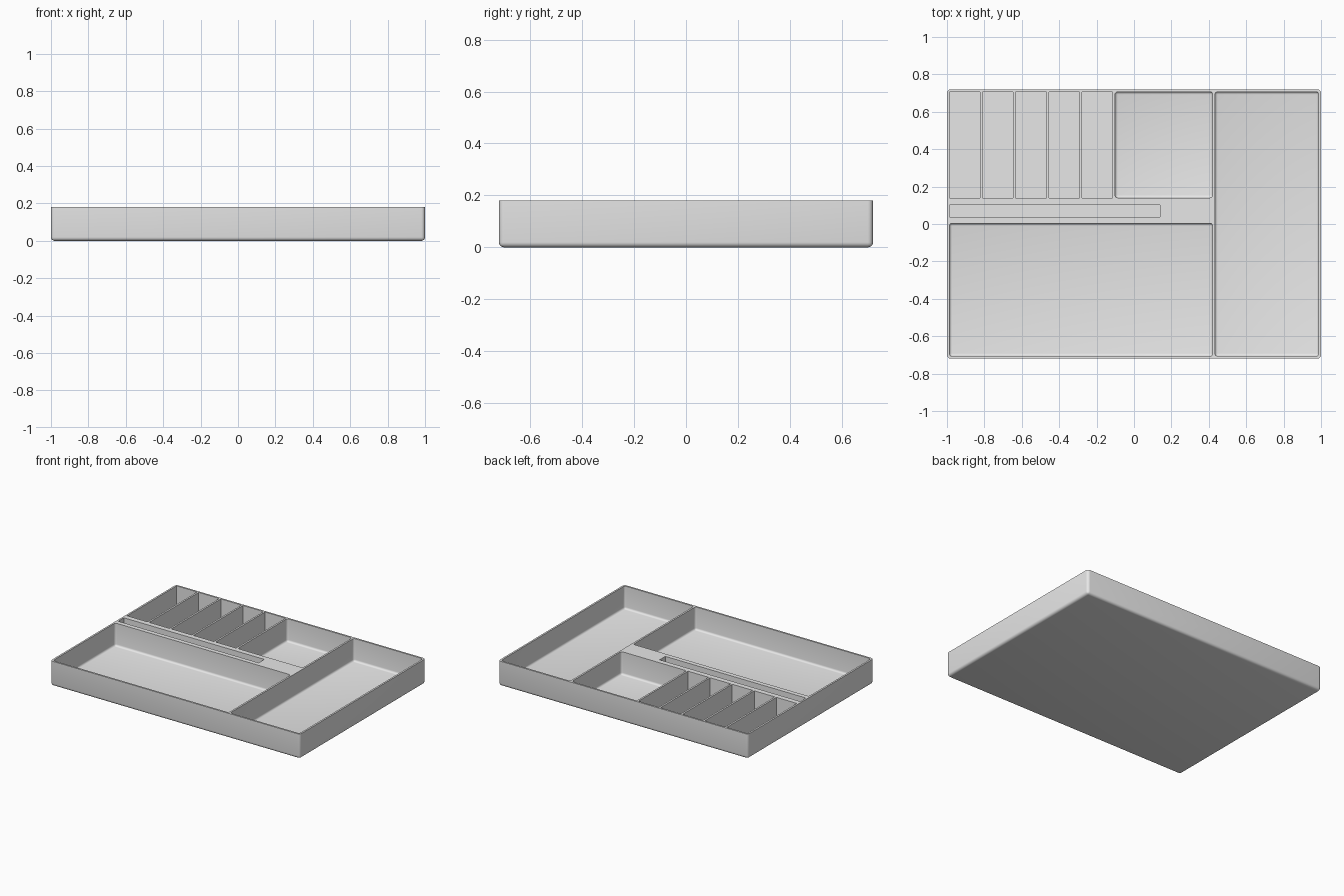
import bpy
import bmesh
from math import radians

if "Cube" in bpy.data.objects:
    bpy.data.objects.remove(bpy.data.objects["Cube"], do_unlink=True)

HALF_X, HALF_Y, HEIGHT = 1.0, 0.72, 0.18
WALL, FLOOR = 0.013, 0.015
IN_X, IN_Y = HALF_X - WALL, HALF_Y - WALL


def add_box(bm, x0, x1, y0, y1, z0, z1, radius=0):
    """Box whose upright and bottom edges are rounded by radius."""
    corners = [(x0, y0), (x1, y0), (x1, y1), (x0, y1)]
    low = [bm.verts.new((x, y, z0)) for x, y in corners]
    high = [bm.verts.new((x, y, z1)) for x, y in corners]
    bm.faces.new(low[::-1])
    bm.faces.new(high)
    for i in range(4):
        j = (i + 1) % 4
        bm.faces.new((low[i], low[j], high[j], high[i]))
    if radius:
        edges = {e for v in low for e in v.link_edges}
        bmesh.ops.bevel(bm, geom=list(edges), offset=radius, segments=5,
                        profile=0.5, affect='EDGES')


def make_object(name, bm):
    bmesh.ops.recalc_face_normals(bm, faces=bm.faces)
    mesh = bpy.data.meshes.new(name)
    bm.to_mesh(mesh)
    bm.free()
    obj = bpy.data.objects.new(name, mesh)
    bpy.context.collection.objects.link(obj)
    return obj


# Solid tray block with rounded lower edges
bm = bmesh.new()
add_box(bm, -HALF_X, HALF_X, -HALF_Y, HALF_Y, 0, HEIGHT, 0.02)
tray = make_object("organizer_tray", bm)

# Pockets to hollow out
bm = bmesh.new()
TOP = HEIGHT + 0.1
SPLIT_X, BACK_Y = 0.42, 0.14
# large front, tall side and square back compartments
for x0, x1, y0, y1 in ((-IN_X, SPLIT_X, -IN_Y, 0.004),
                       (SPLIT_X + WALL, IN_X, -IN_Y, IN_Y),
                       (-0.101, SPLIT_X, BACK_Y, IN_Y)):
    add_box(bm, x0, x1, y0, y1, FLOOR, TOP, 0.015)
# row of narrow compartments
pitch = (IN_X - 0.101) / 5
for i in range(5):
    x0 = -IN_X + i * pitch
    add_box(bm, x0, x0 + pitch - WALL, BACK_Y, IN_Y, FLOOR, TOP)
# long thin groove
add_box(bm, -IN_X, 0.14, 0.037, 0.102, 0.1, TOP)
cutter = make_object("pocket_cutter", bm)
cutter.hide_render = True

# Cut the pockets and keep only the finished tray
mod = tray.modifiers.new("Pockets", 'BOOLEAN')
mod.operation = 'DIFFERENCE'
mod.solver = 'EXACT'
mod.object = cutter
bpy.ops.object.select_all(action='DESELECT')
bpy.context.view_layer.objects.active = tray
tray.select_set(True)
bpy.ops.object.modifier_apply(modifier=mod.name)
bpy.data.objects.remove(cutter, do_unlink=True)
bpy.ops.object.shade_smooth_by_angle(angle=radians(30))

# Plain grey plastic
grey = bpy.data.materials.new("light_grey_plastic")
grey.use_nodes = True
colour = (0.8, 0.8, 0.8, 1)
grey.diffuse_color = colour
grey.node_tree.nodes["Principled BSDF"].inputs["Base Color"].default_value = colour
tray.data.materials.clear()
tray.data.materials.append(grey)
